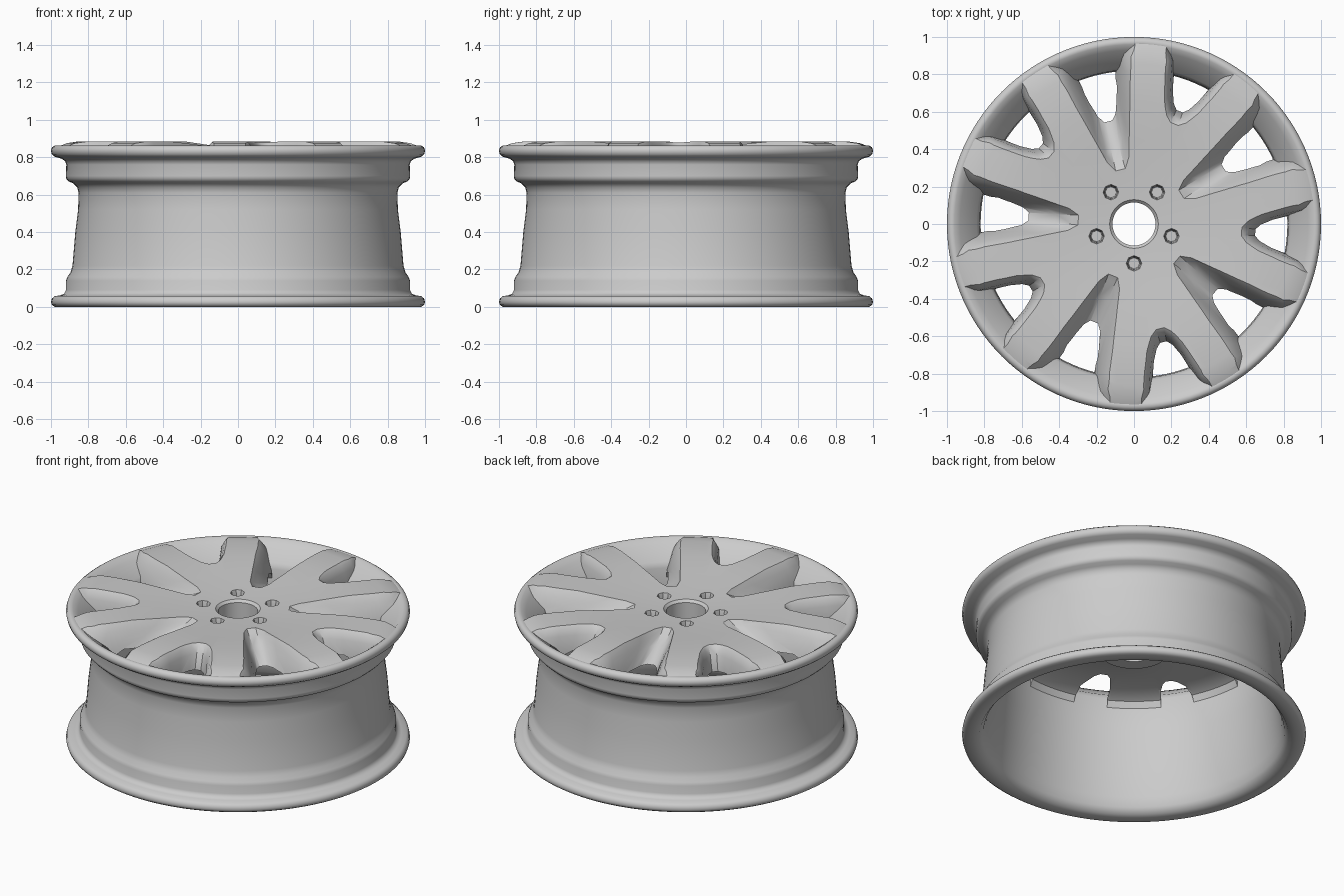
import bpy, bmesh
from math import sin, cos, pi, radians

cube = bpy.data.objects.get("Cube")
if cube:
    bpy.data.objects.remove(cube)

metal = bpy.data.materials.new("cast_grey_metal")
metal.use_nodes = True
GREY = (0.6, 0.6, 0.6, 1)
metal.diffuse_color = GREY
metal.node_tree.nodes["Principled BSDF"].inputs["Base Color"].default_value = GREY


def make_object(name, bm):
    bmesh.ops.recalc_face_normals(bm, faces=bm.faces)
    mesh = bpy.data.meshes.new(name)
    bm.to_mesh(mesh)
    bm.free()
    mesh.materials.append(metal)
    obj = bpy.data.objects.new(name, mesh)
    bpy.context.collection.objects.link(obj)
    return obj


def loft(name, rings, closed):
    """Bridge equal-length rings; closed joins last to first, else caps the ends."""
    bm = bmesh.new()
    loops = [[bm.verts.new(p) for p in ring] for ring in rings]
    count = len(loops[0])
    pairs = list(zip(loops, loops[1:]))
    if closed:
        pairs.append((loops[-1], loops[0]))
    else:
        bm.faces.new(loops[0])
        bm.faces.new(loops[-1])
    for a, b in pairs:
        for i in range(count):
            j = (i + 1) % count
            bm.faces.new((a[i], a[j], b[j], b[i]))
    return make_object(name, bm)


def lathe(name, profile, steps=120):
    """Spin a closed (radius, height) profile around z."""
    rings = [[(r * cos(2 * pi * i / steps), r * sin(2 * pi * i / steps), z)
              for i in range(steps)] for r, z in profile]
    return loft(name, rings, True)


def smooth(obj, degrees):
    bpy.ops.object.select_all(action='DESELECT')
    obj.select_set(True)
    bpy.context.view_layer.objects.active = obj
    bpy.ops.object.shade_smooth_by_angle(angle=radians(degrees))


# Barrel with flanges and bead seats, outside going up then inside going down
rim = lathe("rim_barrel", [
    (0.9, 0.005), (0.94, 0), (0.98, 0), (0.995, 0.01), (1, 0.025), (0.995, 0.045),
    (0.98, 0.057), (0.95, 0.062), (0.93, 0.07), (0.92, 0.09), (0.92, 0.14),
    (0.912, 0.16), (0.895, 0.185), (0.885, 0.22), (0.87, 0.4), (0.855, 0.52),
    (0.852, 0.61), (0.86, 0.64), (0.88, 0.66), (0.905, 0.67), (0.918, 0.685),
    (0.92, 0.7), (0.918, 0.76), (0.925, 0.78), (0.945, 0.793), (0.98, 0.803),
    (0.995, 0.815), (1, 0.835), (0.995, 0.852), (0.98, 0.863), (0.96, 0.862),
    (0.93, 0.835), (0.84, 0.765), (0.825, 0.73),
    (0.82, 0.5), (0.84, 0.25), (0.86, 0.1), (0.875, 0.04)])

# Spoke face with the hub boss and centre bore, before the windows are cut
face = lathe("spoke_face", [
    (0.115, 0.835), (0.13, 0.85), (0.25, 0.855), (0.45, 0.87), (0.65, 0.885),
    (0.86, 0.885), (0.93, 0.875), (0.965, 0.862), (0.945, 0.82), (0.85, 0.75),
    (0.83, 0.66), (0.805, 0.71), (0.74, 0.74), (0.55, 0.735), (0.3, 0.69),
    (0.22, 0.65), (0.2, 0.58), (0.115, 0.58)])


def window(name, angle, half_outline, levels):
    """Tapered cutter: half_outline is (radius, half width), levels are (z, inner radius, width scale)."""
    ca, sa = cos(angle), sin(angle)
    r0, r1 = half_outline[0][0], half_outline[-1][0]
    outline = half_outline + [(r, -w) for r, w in reversed(half_outline)]
    rings = []
    for z, inner, scale in levels:
        ring = []
        for r, w in outline:
            u = inner + (r - r0) * (r1 - inner) / (r1 - r0)
            v = w * scale
            ring.append((u * ca - v * sa, u * sa + v * ca, z))
        rings.append(ring)
    return loft(name, rings, False)


wide = [(0.3, 0.025), (0.36, 0.055), (0.5, 0.085), (0.65, 0.115), (0.8, 0.15),
        (0.88, 0.175), (0.93, 0.22), (1.04, 0.27)]
narrow = [(0.6, 0.02), (0.63, 0.05), (0.7, 0.085), (0.8, 0.12), (0.88, 0.145),
          (0.93, 0.18), (1.04, 0.23)]
wide_levels = [(0.5, 0.66, 0.85), (0.72, 0.6, 0.88), (0.8, 0.42, 0.93),
               (0.84, 0.33, 1), (0.87, 0.28, 1.1), (0.92, 0.2, 1.35)]
narrow_levels = [(0.5, 0.66, 0.82), (0.74, 0.65, 0.88), (0.83, 0.62, 0.95),
                 (0.87, 0.59, 1.06), (0.92, 0.52, 1.35)]

# Five wide windows, five narrow windows and five bolt holes
cutters = []
for k in range(5):
    turn = k * 72
    cutters.append(window("wide_window_cutter", radians(32 + turn), wide, wide_levels))
    cutters.append(window("narrow_window_cutter", radians(-4 + turn), narrow, narrow_levels))
    a = radians(-18 + turn)
    rings = [[(0.21 * cos(a) + r * cos(t * pi / 4), 0.21 * sin(a) + r * sin(t * pi / 4), z)
              for t in range(8)] for z, r in ((0.75, 0.03), (0.83, 0.035), (0.9, 0.055))]
    cutters.append(loft("bolt_hole_cutter", rings, False))

for cutter in cutters:
    mod = face.modifiers.new("cut", 'BOOLEAN')
    mod.operation = 'DIFFERENCE'
    mod.solver = 'EXACT'
    mod.object = cutter

# Apply the cuts and drop the cutters
bpy.context.view_layer.update()
graph = bpy.context.evaluated_depsgraph_get()
cut_mesh = bpy.data.meshes.new_from_object(face.evaluated_get(graph))
face.modifiers.clear()
face.data = cut_mesh
for cutter in cutters:
    bpy.data.objects.remove(cutter)

smooth(rim, 50)
smooth(face, 35)
